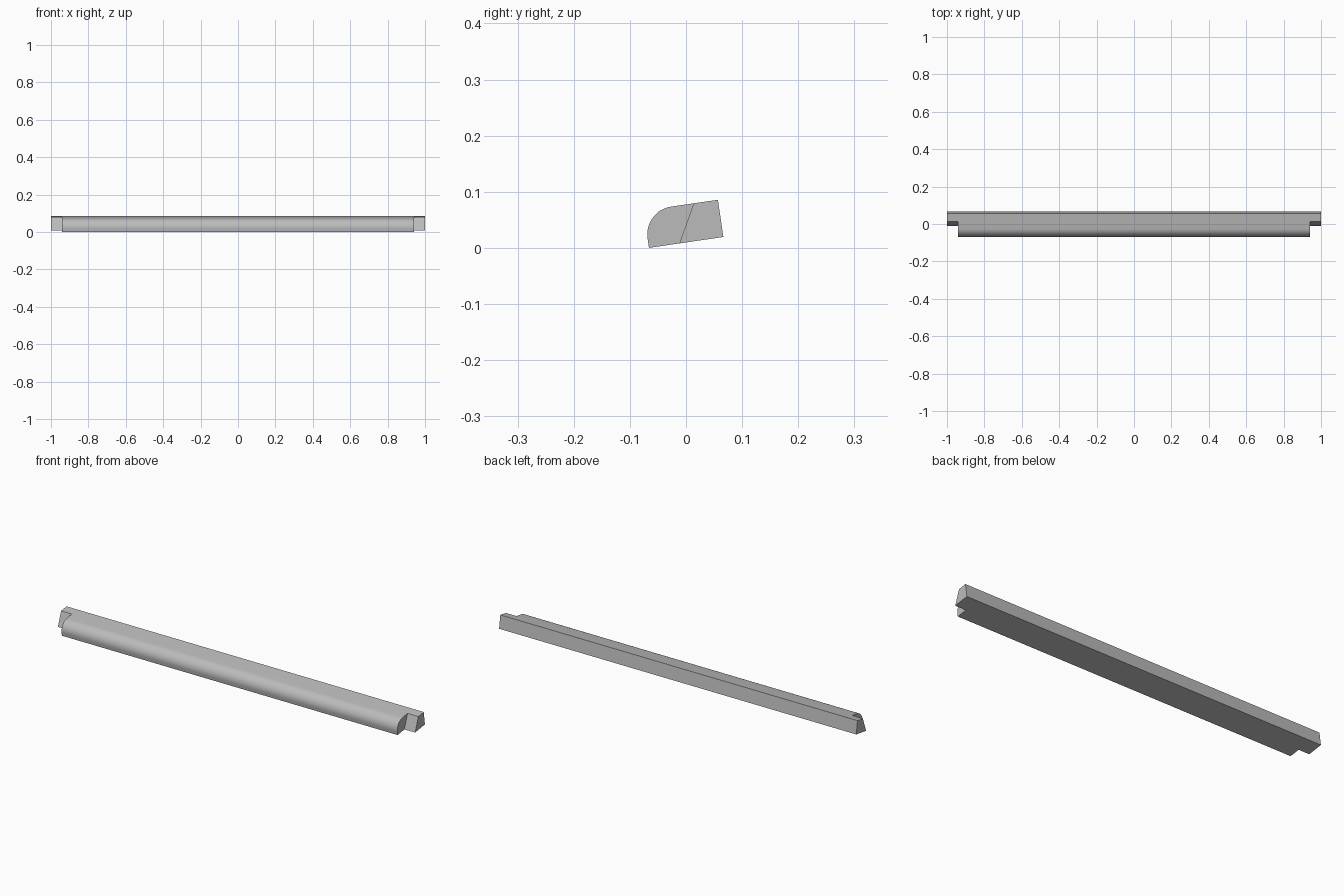
import bpy
import bmesh
from math import cos, sin, pi, radians
from mathutils import Vector

cube = bpy.data.objects.get("Cube")
if cube:
    bpy.data.objects.remove(cube, do_unlink=True)

TILT = radians(8.3)
WIDTH, HEIGHT, RADIUS = 0.134, 0.067, 0.05
HALF, NOSE_HALF = 1.0, 0.94

grey = bpy.data.materials.new("light grey")
grey.use_nodes = True
colour = (0.5, 0.5, 0.5, 1)
grey.diffuse_color = colour
grey.node_tree.nodes["Principled BSDF"].inputs["Base Color"].default_value = colour


def tilted(u, v):
    """Place a point of the bar's own cross-section in the tilted y-z plane."""
    return (-0.066 + u * cos(TILT) - v * sin(TILT), u * sin(TILT) + v * cos(TILT))


def extrude(name, profile, x0, x1):
    """Extrude a y-z profile along x."""
    bm = bmesh.new()
    face = bm.faces.new([bm.verts.new((x0, y, z)) for y, z in profile])
    result = bmesh.ops.extrude_face_region(bm, geom=[face])
    verts = [g for g in result["geom"] if isinstance(g, bmesh.types.BMVert)]
    bmesh.ops.translate(bm, verts=verts, vec=Vector((x1 - x0, 0, 0)))
    bmesh.ops.recalc_face_normals(bm, faces=bm.faces)
    mesh = bpy.data.meshes.new(name)
    bm.to_mesh(mesh)
    bm.free()
    mesh.materials.append(grey)
    obj = bpy.data.objects.new(name, mesh)
    bpy.context.collection.objects.link(obj)
    return obj


# Bar with a rounded front upper corner
steps = 16
arc = [(RADIUS - RADIUS * cos(a), HEIGHT - RADIUS + RADIUS * sin(a))
       for a in (i * pi / 2 / steps for i in range(steps + 1))]
section = [(0, 0)] + arc + [(WIDTH, HEIGHT), (WIDTH, 0)]
bar = extrude("rounded_bar", [tilted(u, v) for u, v in section], -HALF, HALF)

# Slanted notch cut from the front of each end
notch = [(0.021, 0.1), (-0.0182, -0.01), (-0.2, -0.01), (-0.2, 0.1)]
cutters = []
for side, name in ((1, "left_notch_cutter"), (-1, "right_notch_cutter")):
    cutter = extrude(name, notch, side * NOSE_HALF, side * (HALF + 0.1))
    cutter.hide_render = True
    cutters.append(cutter)
    cut = bar.modifiers.new(name, "BOOLEAN")
    cut.operation = "DIFFERENCE"
    cut.solver = "EXACT"
    cut.object = cutter

bpy.ops.object.select_all(action="DESELECT")
bar.select_set(True)
bpy.context.view_layer.objects.active = bar
for modifier in list(bar.modifiers):
    bpy.ops.object.modifier_apply(modifier=modifier.name)
for cutter in cutters:
    bpy.data.objects.remove(cutter, do_unlink=True)

bpy.ops.object.shade_smooth_by_angle(angle=radians(15))
